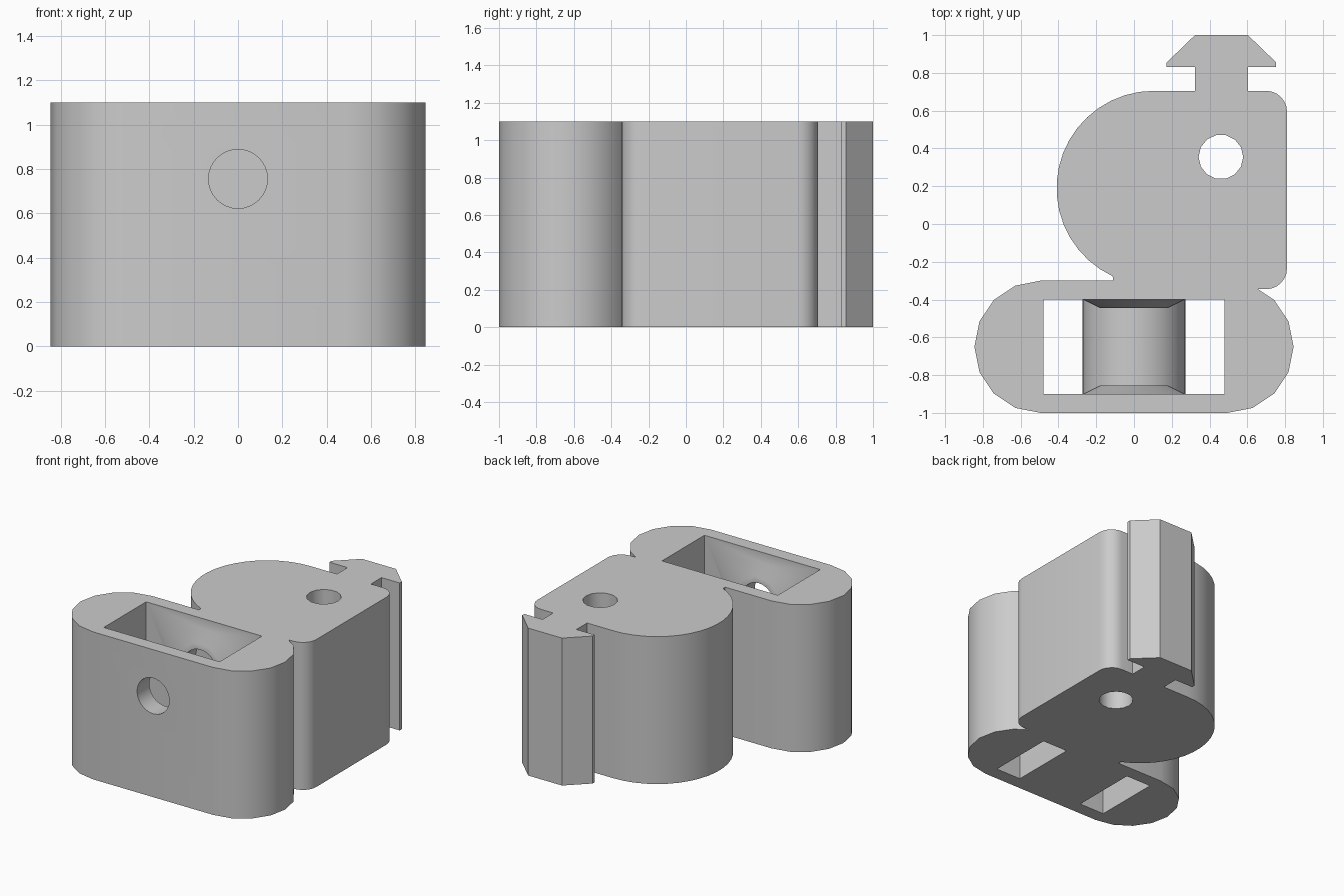
import bpy, bmesh
from math import sin, cos, radians
from mathutils import Vector

if "Cube" in bpy.data.objects:
    bpy.data.objects.remove(bpy.data.objects["Cube"], do_unlink=True)

HEIGHT = 1.10
AXLE_Z = 0.755

grey = bpy.data.materials.new("plain grey")
grey.use_nodes = True
colour = (0.6, 0.6, 0.6, 1)
grey.diffuse_color = colour
grey.node_tree.nodes["Principled BSDF"].inputs["Base Color"].default_value = colour


def arc(cx, cy, r, start, end, steps):
    angles = [radians(start + (end - start) * i / steps) for i in range(steps + 1)]
    return [(cx + r * cos(a), cy + r * sin(a)) for a in angles]


def circle(cx, cy, r, sides):
    return arc(cx, cy, r, 0, 360, sides)[:-1]


def loft(name, sections):
    """Solid through matching loops of points."""
    bm = bmesh.new()
    loops = [[bm.verts.new(p) for p in s] for s in sections]
    n = len(loops[0])
    for a, b in zip(loops, loops[1:]):
        for i in range(n):
            j = (i + 1) % n
            bm.faces.new((a[i], a[j], b[j], b[i]))
    bm.faces.new(loops[0])
    bm.faces.new(loops[-1])
    bmesh.ops.recalc_face_normals(bm, faces=bm.faces[:])
    mesh = bpy.data.meshes.new(name)
    bm.to_mesh(mesh)
    bm.free()
    mesh.materials.append(grey)
    obj = bpy.data.objects.new(name, mesh)
    bpy.context.collection.objects.link(obj)
    return obj


def upright(name, outline, low=0, high=HEIGHT):
    return loft(name, [[(x, y, z) for x, y in outline] for z in (low, high)])


def lengthwise(name, outlines, ys):
    return loft(name, [[(x, y, z) for x, z in o] for o, y in zip(outlines, ys)])


def combine(target, tool, operation):
    mod = target.modifiers.new(operation.lower(), "BOOLEAN")
    mod.operation, mod.solver, mod.object = operation, "EXACT", tool
    bpy.context.view_layer.objects.active = target
    bpy.ops.object.modifier_apply(modifier=mod.name)
    bpy.data.objects.remove(tool, do_unlink=True)


# Rounded front housing
link = upright("link_body", arc(0.495, -0.65, 0.35, -90, 90, 8)
               + arc(-0.495, -0.65, 0.35, 90, 270, 8))

# Rear block with one round side and two rounded corners
rear = upright("rear_block", arc(0.70, -0.235, 0.11, -90, 0, 6)
               + arc(0.70, 0.595, 0.11, 0, 90, 6)
               + arc(0.105, 0.19, 0.515, 90, 245, 18)
               + [(-0.11, -0.345)])
combine(link, rear, "UNION")

# Snap clip on the back
MID = 0.463
half = [(0.14, 0.60), (0.14, 0.83), (0.29, 0.83), (0.29, 0.855), (0.14, 1.0)]
clip = upright("snap_clip", [(MID + x, y) for x, y in half]
               + [(MID - x, y) for x, y in reversed(half)])
combine(link, clip, "UNION")

# Through pocket, leaving two slots either side of a rounded bar
w = 0.478
pocket = upright("pocket", [(-w, -0.9), (w, -0.9), (w, -0.4), (-w, -0.4)], -0.2, HEIGHT + 0.2)
combine(link, pocket, "DIFFERENCE")
bar = [(-0.272, 0), (0.272, 0)] + arc(0, 0.19, 0.272, 0, 180, 16)
combine(link, lengthwise("pocket_bar", [bar, bar], (-0.94, -0.36)), "UNION")

# Conical bosses on both pocket walls
for wall, inward in ((-0.9, 1), (-0.4, -1)):
    rings = [circle(0, AXLE_Z, r, 32) for r in (0.29, 0.18)]
    boss = lengthwise("axle_boss", rings, (wall - 0.01 * inward, wall + 0.045 * inward))
    combine(link, boss, "UNION")

# Axle hole from the front, and vertical pin hole
axle = circle(0, AXLE_Z, 0.133, 32)
combine(link, lengthwise("axle_hole", [axle, axle], (-1.2, -0.31)), "DIFFERENCE")
combine(link, upright("pin_hole", circle(0.46, 0.355, 0.118, 14), -0.2, HEIGHT + 0.2), "DIFFERENCE")

# Smooth walls with crisp edges
bpy.ops.object.select_all(action="DESELECT")
link.select_set(True)
bpy.context.view_layer.objects.active = link
bpy.ops.object.shade_smooth_by_angle(angle=radians(35))
